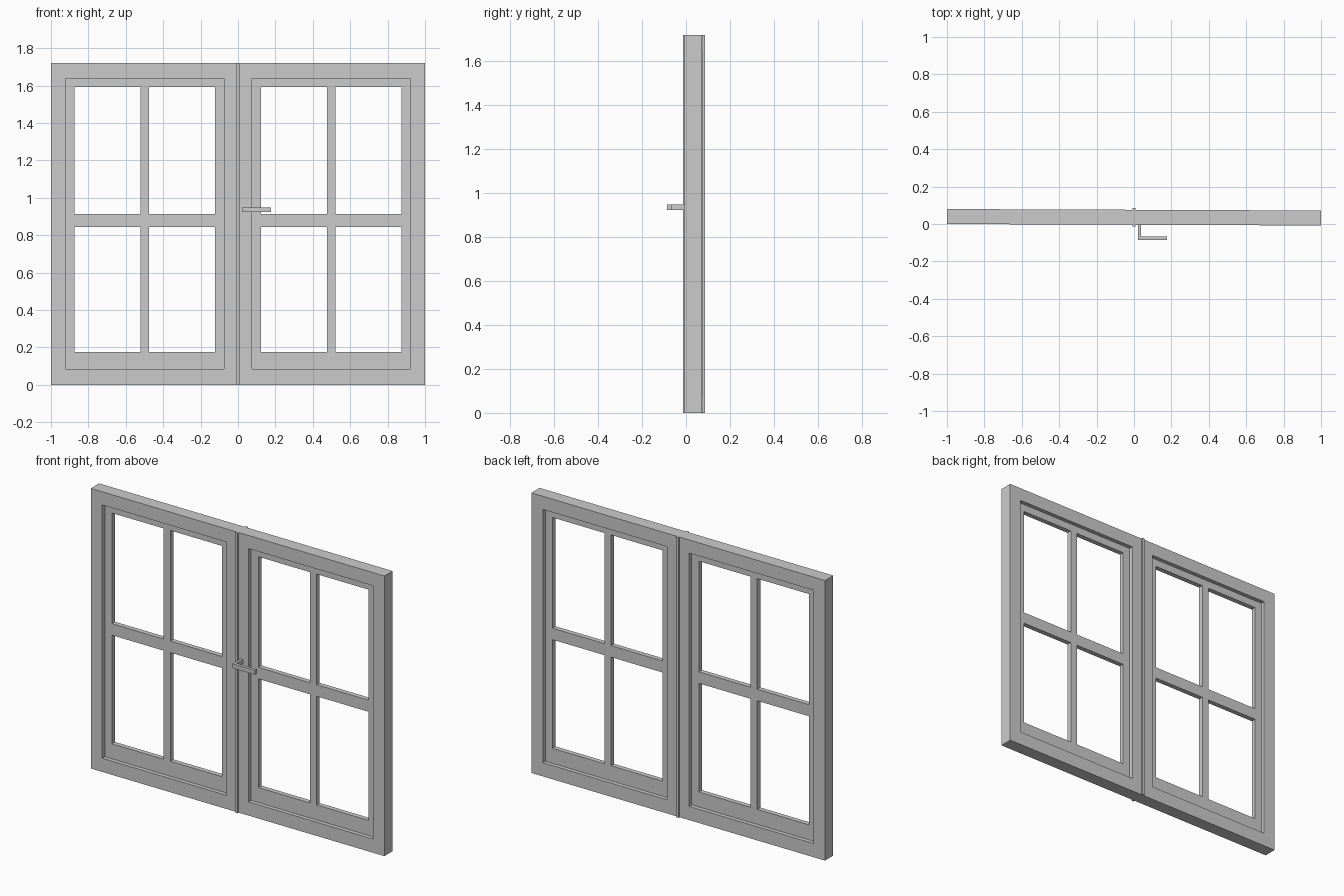
import bpy, bmesh
from math import radians
from mathutils import Matrix

cube = bpy.data.objects.get("Cube")
if cube:
    bpy.data.objects.remove(cube, do_unlink=True)

grey = bpy.data.materials.new("plain grey")
grey.use_nodes = True
colour = (0.6, 0.6, 0.6, 1)
grey.diffuse_color = colour
grey.node_tree.nodes["Principled BSDF"].inputs["Base Color"].default_value = colour

HEIGHT = 1.72
CENTRE_Y = 0.036
# The whole window is turned very slightly about its upright axis
PLACE = Matrix.Translation((0, CENTRE_Y, 0)) @ Matrix.Rotation(-0.004, 4, "Z")
UPRIGHT = Matrix.Rotation(radians(90), 4, "X")


def rect(x0, x1, z0, z1):
    return [(x0, z0), (x1, z0), (x1, z1), (x0, z1)]


def plate(name, loops, depth, turn):
    """Extrude a filled outline with holes, centred on its own plane."""
    curve = bpy.data.curves.new(name, "CURVE")
    curve.dimensions = "2D"
    curve.fill_mode = "BOTH"
    curve.extrude = depth / 2
    for loop in loops:
        spline = curve.splines.new("POLY")
        spline.points.add(len(loop) - 1)
        for point, (a, b) in zip(spline.points, loop):
            point.co = (a, b, 0, 1)
        spline.use_cyclic_u = True
    temp = bpy.data.objects.new(name + "_outline", curve)
    mesh = bpy.data.meshes.new_from_object(temp)
    bpy.data.objects.remove(temp)
    bpy.data.curves.remove(curve)

    bm = bmesh.new()
    bm.from_mesh(mesh)
    bmesh.ops.remove_doubles(bm, verts=bm.verts, dist=0.0001)
    bmesh.ops.transform(bm, matrix=PLACE @ turn, verts=bm.verts)
    bmesh.ops.recalc_face_normals(bm, faces=bm.faces)
    bm.to_mesh(mesh)
    bm.free()
    mesh.name = name
    mesh.materials.clear()
    mesh.materials.append(grey)
    mesh.shade_flat()
    obj = bpy.data.objects.new(name, mesh)
    bpy.context.scene.collection.objects.link(obj)
    return obj


# Two mirrored leaves: thick outer frame and thin sash with four lights
for side, sign in (("left", 1), ("right", -1)):
    def span(x0, x1, z0, z1):
        return rect(sign * x0, sign * x1, z0, z1)

    recess = span(0.075, 0.922, 0.084, 1.639)
    plate(side + "_frame", [span(0.004, 1, 0, HEIGHT), recess], 0.08, UPRIGHT)
    lights = [span(x0, x1, z0, z1)
              for x0, x1 in ((0.124, 0.475), (0.521, 0.874))
              for z0, z1 in ((0.176, 0.843), (0.914, 1.593))]
    plate(side + "_sash", [recess] + lights, 0.03, UPRIGHT)

# Cover strip over the meeting joint, proud on both sides
plate("centre_strip", [rect(-0.009, 0.008, 0, HEIGHT)], 0.1, UPRIGHT)

# Handle: a bent bar seen from above, stem then lever
front, inner = -0.085 - CENTRE_Y, -0.066 - CENTRE_Y
bar = [(0.022, -0.03), (0.022, front), (0.176, front),
       (0.176, inner), (0.038, inner), (0.038, -0.03)]
plate("handle", [bar], 0.026, Matrix.Translation((0, 0, 0.936)))
